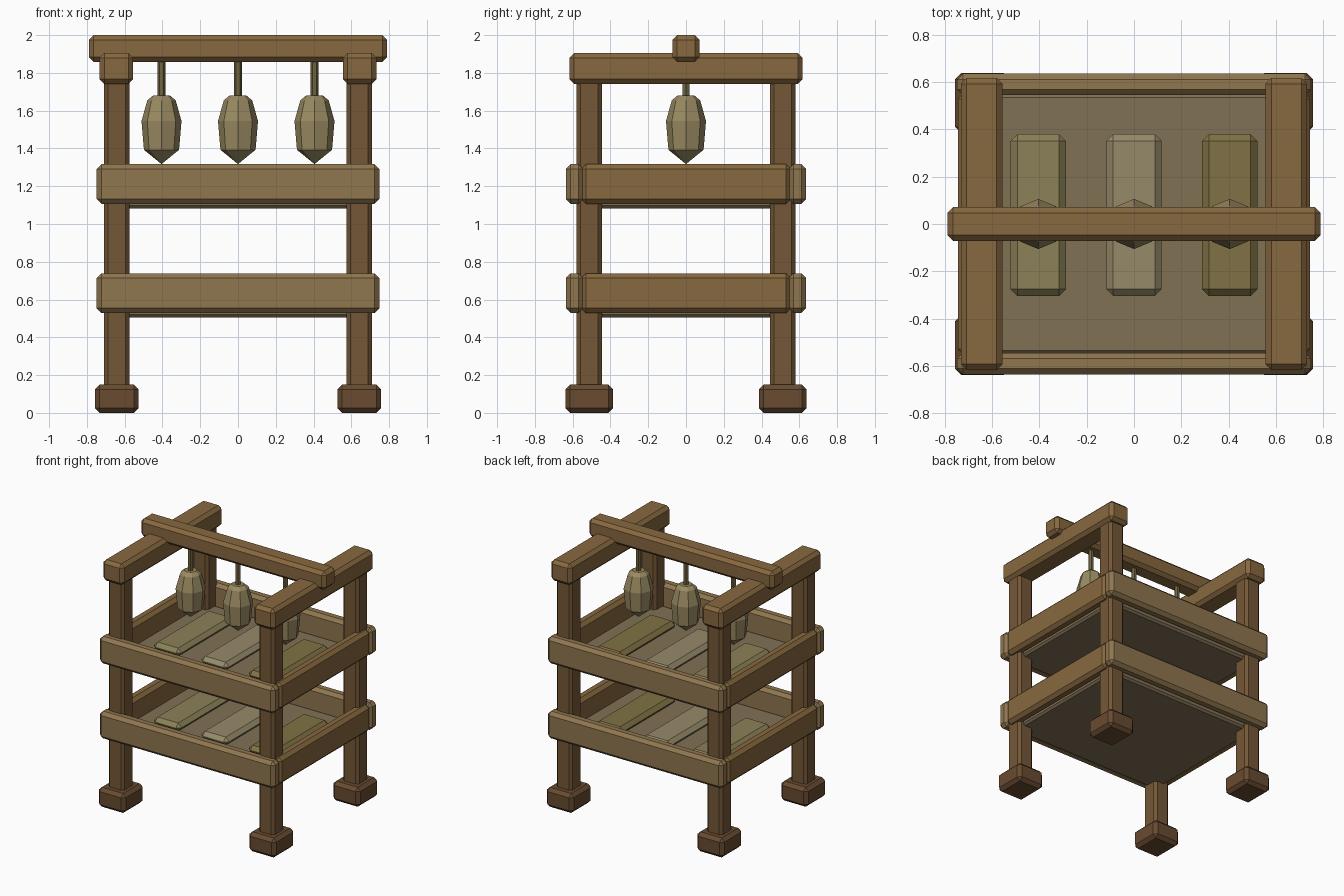
import bpy, bmesh
from math import cos, sin, pi

if "Cube" in bpy.data.objects:
    bpy.data.objects.remove(bpy.data.objects["Cube"])


def material(name, r, g, b):
    m = bpy.data.materials.new(name)
    m.diffuse_color = [(c / 255) ** 2.2 for c in (r, g, b)] + [1]
    m.use_nodes = True
    m.node_tree.nodes["Principled BSDF"].inputs["Base Color"].default_value = m.diffuse_color
    return m


POST = material("post_wood", 116, 88, 58)
FOOT = material("foot_wood", 104, 76, 52)
RAIL = material("rail_wood", 142, 117, 80)
SIDE = material("side_wood", 134, 104, 65)
SHELF = material("shelf_wood", 128, 112, 85)
FISH = material("bundle", 152, 137, 98)
ROPE = material("rope", 112, 102, 66)
SLABS = [material("slab_a", 138, 128, 88), material("slab_b", 149, 137, 105),
         material("slab_c", 127, 114, 70)]


def finish(name, bm, mat):
    bmesh.ops.recalc_face_normals(bm, faces=bm.faces)
    mesh = bpy.data.meshes.new(name)
    bm.to_mesh(mesh)
    bm.free()
    mesh.materials.append(mat)
    ob = bpy.data.objects.new(name, mesh)
    bpy.context.collection.objects.link(ob)


def box(name, x, y, z, mat, bevel=0.025):
    """Chamfered block from (min, max) ranges."""
    bm = bmesh.new()
    bmesh.ops.create_cube(bm, size=1)
    for v in bm.verts:
        v.co = [sum(r) / 2 + c * (r[1] - r[0]) for r, c in zip((x, y, z), v.co)]
    bmesh.ops.bevel(bm, geom=bm.edges[:], offset=bevel, segments=1,
                    affect='EDGES', profile=0.5)
    finish(name, bm, mat)


def lathe(name, cx, profile, sides, mat):
    """Faceted solid of revolution from (radius, z) rings."""
    bm = bmesh.new()
    rings = []
    for r, z in profile:
        rings.append([bm.verts.new((cx + r * cos(2 * pi * i / sides),
                                    r * sin(2 * pi * i / sides), z))
                      for i in range(sides)])
    for a, b in zip(rings, rings[1:]):
        for i in range(sides):
            j = (i + 1) % sides
            bm.faces.new((a[i], a[j], b[j], b[i]))
    bm.faces.new(rings[0])
    bm.faces.new(rings[-1])
    bmesh.ops.remove_doubles(bm, verts=bm.verts[:], dist=0.0005)
    finish(name, bm, mat)


def around(c, half):
    return (c - half, c + half)


def sided(s, a, b):
    return tuple(sorted((s * a, s * b)))


# Posts and feet
for sx in (-1, 1):
    for sy in (-1, 1):
        px, py = sx * 0.642, sy * 0.512
        box("foot", around(px, 0.116), around(py, 0.126), (0, 0.15), FOOT)
        box("post", around(px, 0.067), around(py, 0.067), (0.1, 1.8), POST, 0.02)

# Two trays: shelf, rails and drying slabs
for dz in (0, -0.578):
    box("shelf", (-0.67, 0.67), (-0.55, 0.55), (1.083 + dz, 1.15 + dz), SHELF, 0.015)
    zr = (1.107 + dz, 1.317 + dz)
    for s in (-1, 1):
        box("long_rail", (-0.748, 0.748), sided(s, 0.545, 0.636), zr, RAIL)
        box("side_rail", sided(s, 0.655, 0.745), (-0.555, 0.555), zr, SIDE)
    for i, mat in enumerate(SLABS):
        box("slab", around((i - 1) * 0.405, 0.117), (-0.305, 0.38),
            (1.14 + dz, 1.205 + dz), mat, 0.029)

# Top beams
for s in (-1, 1):
    box("top_side_beam", sided(s, 0.556, 0.733), (-0.617, 0.617), (1.742, 1.905), SIDE)
box("ridge_beam", (-0.79, 0.79), (-0.072, 0.072), (1.858, 2.0), SIDE)

# Hanging bundles on ropes
for i in (-1, 0, 1):
    x = i * 0.405
    lathe("rope", x, [(0.02, 1.65), (0.02, 1.88)], 6, ROPE)
    lathe("hanging_bundle", x, [(0, 1.317), (0.093, 1.393), (0.106, 1.545),
                                (0.075, 1.655), (0.045, 1.68)], 8, FISH)
